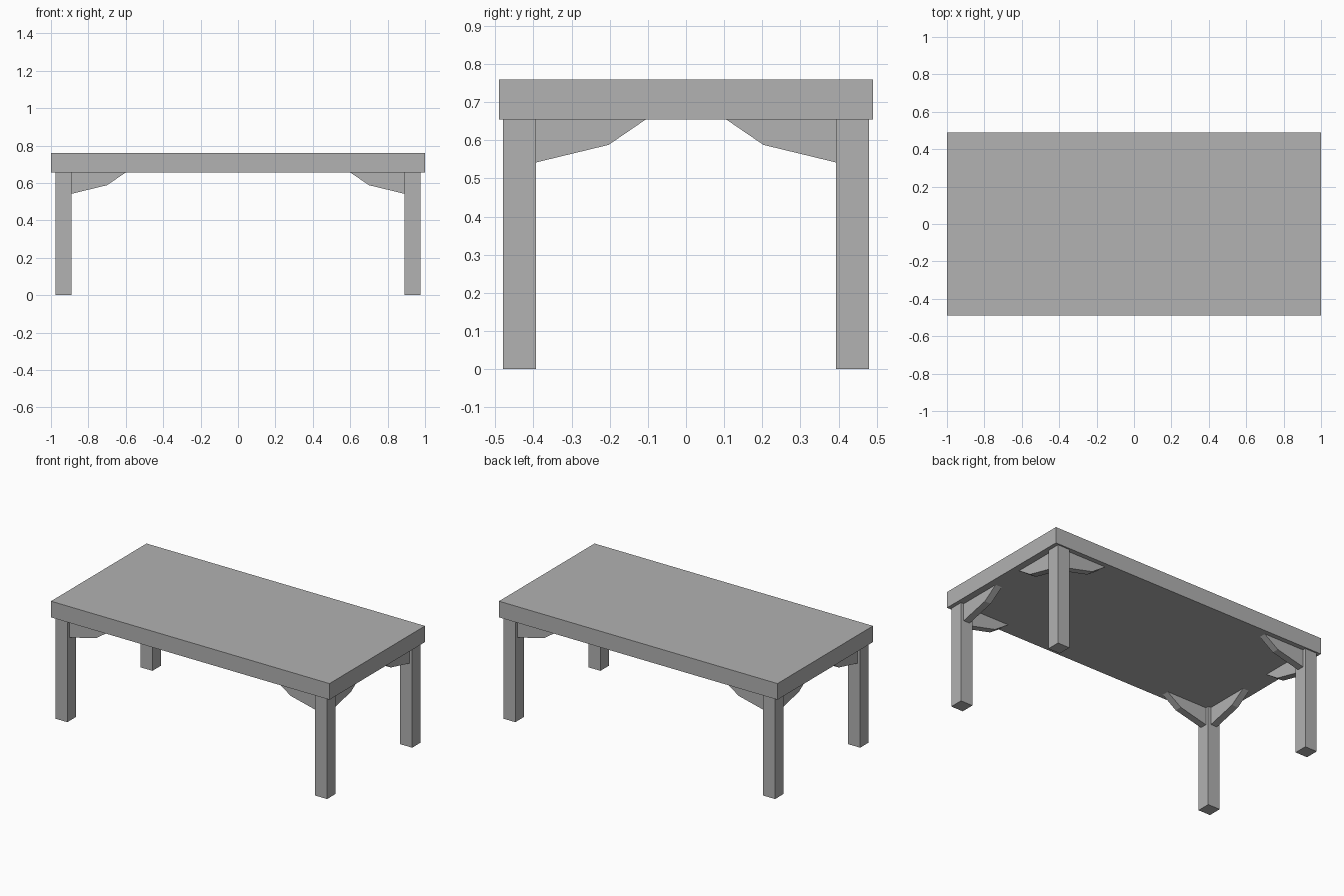
import bpy
import bmesh

if "Cube" in bpy.data.objects:
    bpy.data.objects.remove(bpy.data.objects["Cube"], do_unlink=True)

# One plain grey for the whole table
grey = bpy.data.materials.new("plain_grey")
grey.use_nodes = True
colour = (0.445, 0.445, 0.445, 1)
grey.diffuse_color = colour
grey.node_tree.nodes["Principled BSDF"].inputs["Base Color"].default_value = colour

UNDERSIDE = 0.655
LEG_IN = (0.89, 0.393)
LEG_OUT = (0.976, 0.48)
BRACE_WIDTH = 0.045


def make_object(name, bm):
    bmesh.ops.recalc_face_normals(bm, faces=bm.faces)
    mesh = bpy.data.meshes.new(name)
    bm.to_mesh(mesh)
    bm.free()
    mesh.materials.append(grey)
    obj = bpy.data.objects.new(name, mesh)
    bpy.context.collection.objects.link(obj)
    return obj


def box(name, low, high):
    bm = bmesh.new()
    bmesh.ops.create_cube(bm, size=1)
    for v in bm.verts:
        v.co = [h if c > 0 else l for c, l, h in zip(v.co, low, high)]
    return make_object(name, bm)


def brace(name, axis, sx, sy):
    """Bracket reaching inward from a leg along axis 0 (x) or 1 (y)."""
    profile = [(0, UNDERSIDE), (0, 0.542), (0.19, 0.588), (0.288, UNDERSIDE)]
    other = 1 - axis
    start = (LEG_IN[other] + LEG_OUT[other] - BRACE_WIDTH) / 2
    bm = bmesh.new()
    verts = []
    for reach, z in profile:
        point = [0, 0, z]
        point[axis] = LEG_IN[axis] - reach
        point[other] = start
        verts.append(bm.verts.new((point[0] * sx, point[1] * sy, z)))
    face = bm.faces.new(verts)
    extruded = bmesh.ops.extrude_face_region(bm, geom=[face])["geom"]
    shift = [0, 0, 0]
    shift[other] = BRACE_WIDTH * (sx, sy)[other]
    moved = [g for g in extruded if isinstance(g, bmesh.types.BMVert)]
    bmesh.ops.translate(bm, verts=moved, vec=shift)
    return make_object(name, bm)


# Thick slab top
box("table_top", (-1, -0.49, UNDERSIDE), (1, 0.49, 0.76))

# Four square legs, each with two angled braces
for sx, side in ((-1, "right"), (1, "left")):
    for sy, end in ((-1, "front"), (1, "back")):
        xs = sorted((sx * LEG_IN[0], sx * LEG_OUT[0]))
        ys = sorted((sy * LEG_IN[1], sy * LEG_OUT[1]))
        corner = f"{end}_{side}"
        box(f"{corner}_leg", (xs[0], ys[0], 0), (xs[1], ys[1], UNDERSIDE))
        brace(f"{corner}_long_brace", 0, sx, sy)
        brace(f"{corner}_short_brace", 1, sx, sy)
